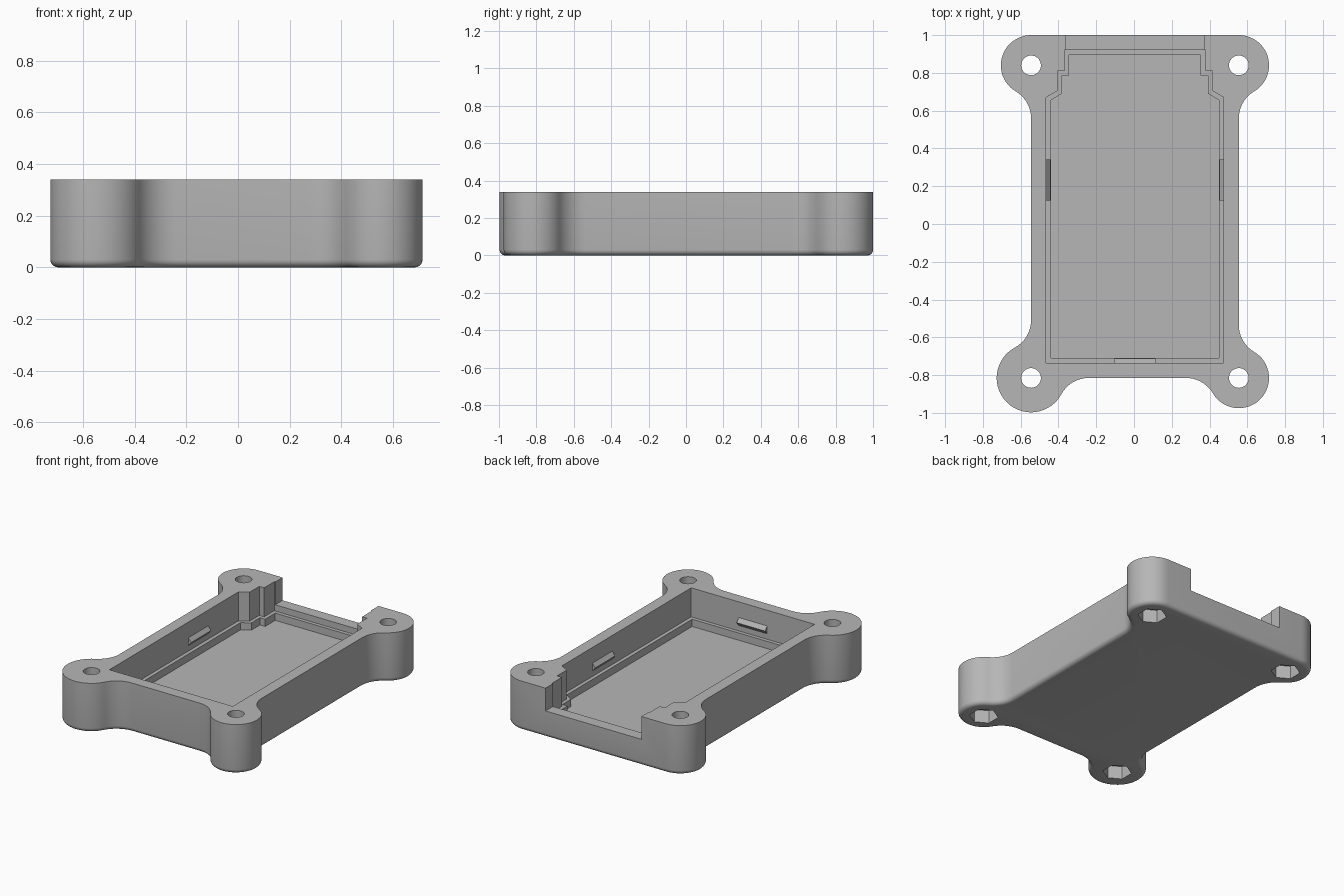
import bpy, bmesh
from math import pi, sqrt, atan2, cos, sin
from mathutils import Matrix

if "Cube" in bpy.data.objects:
    bpy.data.objects.remove(bpy.data.objects["Cube"], do_unlink=True)

grey = bpy.data.materials.new("plain grey")
grey.use_nodes = True
grey.diffuse_color = (0.47, 0.47, 0.47, 1)
grey.node_tree.nodes["Principled BSDF"].inputs["Base Color"].default_value = (0.47, 0.47, 0.47, 1)

HEIGHT = 0.34
FILLET = 0.165
MID = 0.005
LEFT, RIGHT, BACK, FRONT = 0.555, -0.545, 0.84, -0.815


def make_object(name, bm):
    bmesh.ops.recalc_face_normals(bm, faces=bm.faces[:])
    mesh = bpy.data.meshes.new(name)
    bm.to_mesh(mesh)
    bm.free()
    mesh.materials.append(grey)
    ob = bpy.data.objects.new(name, mesh)
    bpy.context.collection.objects.link(ob)
    return ob


def prism(name, points, z0, z1, round_bottom=0):
    bm = bmesh.new()
    base = bm.faces.new([bm.verts.new((x, y, z0)) for x, y in points])
    rim = list(base.edges)
    top = bmesh.ops.extrude_face_region(bm, geom=[base], use_keep_orig=True)["geom"]
    for v in top:
        if isinstance(v, bmesh.types.BMVert):
            v.co.z = z1
    if round_bottom:
        bmesh.ops.recalc_face_normals(bm, faces=bm.faces[:])
        bmesh.ops.bevel(bm, geom=rim, offset=round_bottom, segments=5,
                        profile=0.5, affect='EDGES')
    return make_object(name, bm)


def arc(cx, cy, r, a0, a1):
    n = max(4, int(abs(a1 - a0) / 0.11))
    return [(cx + r * cos(a0 + (a1 - a0) * i / n),
             cy + r * sin(a0 + (a1 - a0) * i / n)) for i in range(n + 1)]


def spread(radius):
    """Distance to the fillet centre along the wall, and the tangent angles."""
    d = sqrt((radius + FILLET) ** 2 - FILLET ** 2)
    a = atan2(d, FILLET)
    return d, a, pi / 2 - a


def outline():
    f = FILLET
    d, a, b = spread(0.16)
    pts = arc(LEFT + f, BACK - d, f, pi, pi - a)
    pts += arc(LEFT, BACK, 0.16, -a, pi / 2)
    pts += arc(RIGHT, BACK, 0.16, pi / 2, pi + a)
    pts += arc(RIGHT - f, BACK - d, f, a, 0)
    # The front right corner is slightly larger
    d, a, b = spread(0.182)
    pts += arc(RIGHT - f, FRONT + d, f, 0, -a)
    pts += arc(RIGHT, FRONT, 0.182, pi - a, 2 * pi - b)
    pts += arc(RIGHT + d, FRONT - f, f, pi - b, pi / 2)
    d, a, b = spread(0.16)
    pts += arc(LEFT - d, FRONT - f, f, pi / 2, b)
    pts += arc(LEFT, FRONT, 0.16, pi + b, 2 * pi + a)
    pts += arc(LEFT + f, FRONT + d, f, pi + a, pi)
    # Merge neighbouring points that coincide
    return [p for i, p in enumerate(pts)
            if abs(p[0] - pts[i - 1][0]) + abs(p[1] - pts[i - 1][1]) > 1e-4]


def stepped(half):
    """Mirror a half outline about the centre line."""
    return [(MID + x, y) for x, y in half] + [(MID - x, y) for x, y in reversed(half)]


def cut(body, cutter):
    cutter.hide_render = True
    mod = body.modifiers.new("cut", 'BOOLEAN')
    mod.operation = 'DIFFERENCE'
    mod.solver = 'EXACT'
    mod.object = cutter
    bpy.context.view_layer.objects.active = body
    bpy.ops.object.modifier_apply(modifier=mod.name)
    bpy.data.objects.remove(cutter, do_unlink=True)


# Tray body with corner lugs and a rounded bottom edge
body = prism("tray_body", outline(), 0, HEIGHT, 0.03)

# Main cavity, then the narrower recess that leaves a ledge
cut(body, prism("cavity_cutter", stepped([
    (0.47, -0.735), (0.47, 0.67), (0.41, 0.705), (0.41, 0.81),
    (0.373, 0.81), (0.373, 0.92)]), 0.14, 0.5))
cut(body, prism("recess_cutter", stepped([
    (0.445, -0.71), (0.445, 0.655), (0.387, 0.69), (0.387, 0.785),
    (0.348, 0.785), (0.348, 0.895)]), 0.09, 0.2))

# Opening in the back wall
cut(body, prism("notch_cutter", stepped([(0.365, 0.88), (0.365, 1.1)]), 0.183, 0.5))

# Screw holes with hexagonal nut pockets underneath
for x in (LEFT, RIGHT):
    for y in (BACK, FRONT):
        cut(body, prism("hole_cutter", arc(x, y, 0.052, 0, 2 * pi)[:-1], -0.1, 0.5))
        cut(body, prism("nut_cutter", [(x + 0.092 * cos(k * pi / 3 + pi / 6),
                                        y + 0.092 * sin(k * pi / 3 + pi / 6))
                                       for k in range(6)], -0.1, 0.09))

bpy.ops.object.select_all(action='DESELECT')
body.select_set(True)
bpy.context.view_layer.objects.active = body
bpy.ops.object.shade_smooth_by_angle(angle=0.5)


# Snap ridges on the inner walls
def ridge(name, x, y, turn):
    bm = bmesh.new()
    bmesh.ops.create_cone(bm, cap_ends=True, segments=4, radius1=1, radius2=1, depth=0.217,
                          matrix=Matrix.Translation((x, y, 0.205))
                          @ Matrix.Rotation(turn, 4, 'Z') @ Matrix.Rotation(pi / 2, 4, 'X')
                          @ Matrix.Diagonal((0.022, 0.027, 1, 1)))
    make_object(name, bm)


ridge("left_ridge", MID + 0.47, 0.232, 0)
ridge("right_ridge", MID - 0.47, 0.232, 0)
ridge("front_ridge", MID, -0.735, pi / 2)
